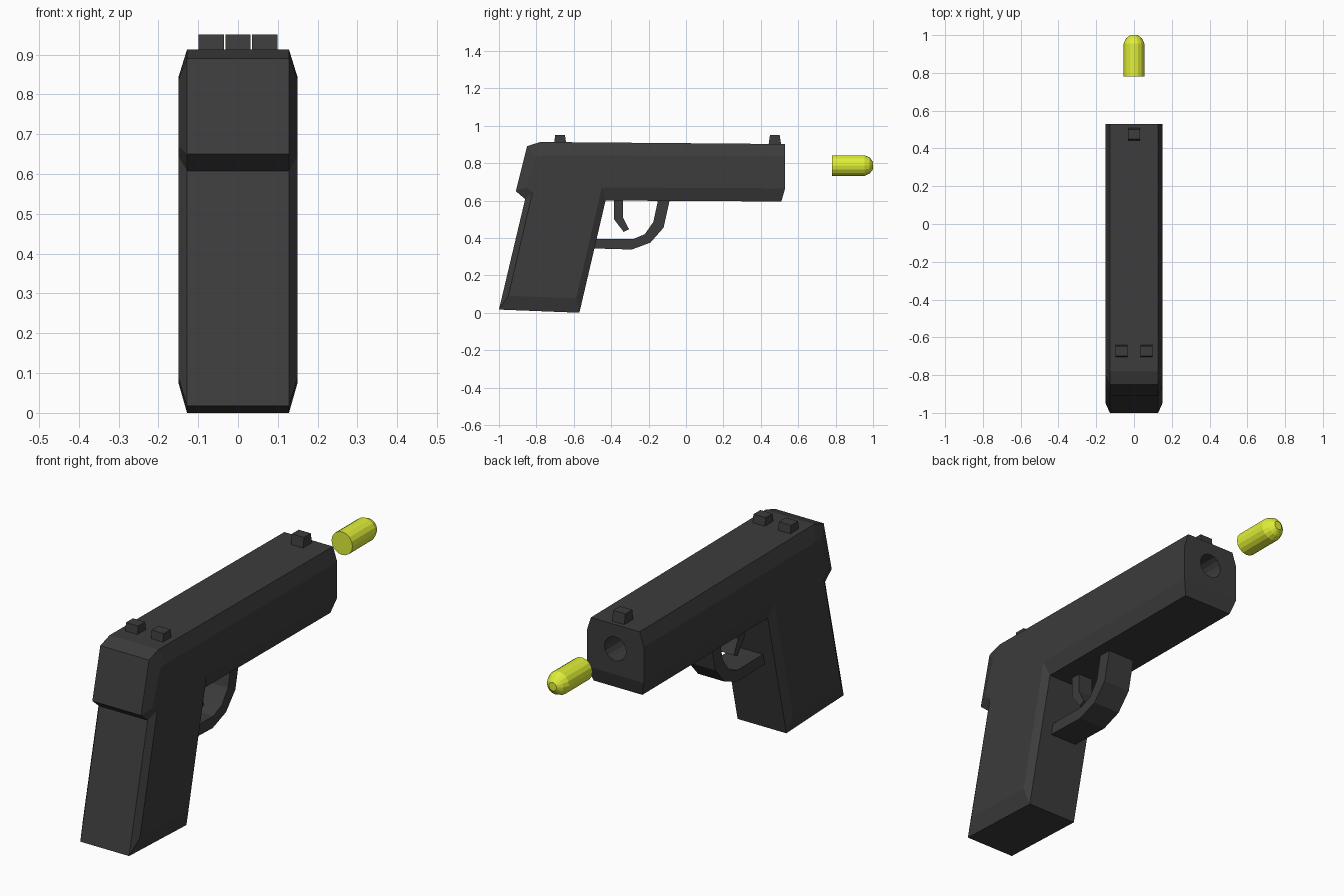
import bpy, bmesh, math
from mathutils import Matrix

if "Cube" in bpy.data.objects:
    bpy.data.objects.remove(bpy.data.objects["Cube"])


def material(name, color):
    m = bpy.data.materials.new(name)
    m.diffuse_color = color
    m.use_nodes = True
    m.node_tree.nodes["Principled BSDF"].inputs["Base Color"].default_value = m.diffuse_color
    return m


DARK = material("dark_metal", (0.045, 0.045, 0.045, 1))
YELLOW = material("yellow", (0.75, 0.87, 0.04, 1))


def finish(bm, name, mat):
    bmesh.ops.recalc_face_normals(bm, faces=bm.faces)
    me = bpy.data.meshes.new(name)
    bm.to_mesh(me)
    bm.free()
    me.materials.append(mat)
    ob = bpy.data.objects.new(name, me)
    bpy.context.collection.objects.link(ob)
    return ob


def extrude_profile(name, pts, x0, x1):
    """Side (y, z) outline swept across x."""
    bm = bmesh.new()
    a, b = [[bm.verts.new((x, y, z)) for y, z in pts] for x in (x0, x1)]
    n = len(pts)
    bm.faces.new(a)
    bm.faces.new(b[::-1])
    for i in range(n):
        j = (i + 1) % n
        bm.faces.new((a[i], a[j], b[j], b[i]))
    return finish(bm, name, DARK)


# Body: outer outline at the narrow width, inset outline at the full width.
# Points run from the muzzle top, back over the slide, down the grip, to the muzzle bottom.
outer = [(0.53, 0.902), (-0.78, 0.913), (-0.85, 0.89), (-0.91, 0.65), (-0.86, 0.608),
         (-1.0, 0.017), (-0.57, 0.0), (-0.43, 0.6), (0.51, 0.595)]
inset = [(0.53, 0.835), (-0.76, 0.842), (-0.80, 0.835), (-0.855, 0.67), (-0.82, 0.645),
         (-0.95, 0.09), (-0.587, 0.077), (-0.45, 0.67), (0.53, 0.665)]
bm = bmesh.new()
ring = {}
for s in (-1, 1):
    ring[s] = ([bm.verts.new((s * 0.128, y, z)) for y, z in outer],
               [bm.verts.new((s * 0.15, y, z)) for y, z in inset])
    o, i = ring[s]
    bm.faces.new(i)
    for k in range(len(o) - 1):
        bm.faces.new((o[k], o[k + 1], i[k + 1], i[k]))
(lo, li), (ro, ri) = ring[-1], ring[1]
for k in range(len(lo) - 1):
    bm.faces.new((lo[k], lo[k + 1], ro[k + 1], ro[k]))
bm.faces.new((lo[0], ro[0], ri[0], ri[-1], li[-1], li[0]))   # muzzle face
bm.faces.new((li[-1], ri[-1], ro[-1], lo[-1]))               # muzzle lower bevel
body = finish(bm, "pistol_body", DARK)

# Barrel bore
bm = bmesh.new()
bmesh.ops.create_cone(bm, cap_ends=True, segments=16, radius1=0.057, radius2=0.057, depth=0.4,
                      matrix=Matrix.Translation((0, 0.43, 0.787)) @ Matrix.Rotation(math.pi / 2, 4, 'X'))
cutter = finish(bm, "bore_cutter", DARK)
cutter.hide_render = True
cutter.hide_set(True)
mod = body.modifiers.new("bore", 'BOOLEAN')
mod.operation = 'DIFFERENCE'
mod.solver = 'EXACT'
mod.object = cutter

# Sights: tapered blocks on the slide
for name, x, y in (("front_sight", 0, 0.475), ("rear_sight_left", -0.067, -0.673),
                   ("rear_sight_right", 0.067, -0.673)):
    extrude_profile(name, [(y - 0.034, 0.895), (y + 0.034, 0.895), (y + 0.026, 0.95), (y - 0.026, 0.95)],
                    x - 0.032, x + 0.032)

# Trigger
extrude_profile("trigger", [(-0.385, 0.63), (-0.385, 0.50), (-0.333, 0.432), (-0.305, 0.447),
                            (-0.337, 0.51), (-0.337, 0.63)], -0.037, 0.037)

# Trigger guard
extrude_profile("trigger_guard", [
    (-0.085, 0.62), (-0.09, 0.59), (-0.12, 0.455), (-0.19, 0.375), (-0.29, 0.338), (-0.53, 0.345),
    (-0.53, 0.395), (-0.285, 0.393), (-0.22, 0.42), (-0.175, 0.485), (-0.152, 0.59), (-0.15, 0.62)],
    -0.07, 0.07)

# Bullet: lathed outline along y
profile = [(0, 0.78), (0.055, 0.78), (0.055, 0.955), (0.043, 0.982), (0.02, 1.0), (0, 1.0)]
bm = bmesh.new()
vs = [bm.verts.new((r, y, 0.787)) for r, y in profile]
edges = [bm.edges.new(p) for p in zip(vs, vs[1:])]
bmesh.ops.spin(bm, geom=vs + edges, cent=(0, 0, 0.787), axis=(0, 1, 0), angle=2 * math.pi, steps=16)
bmesh.ops.remove_doubles(bm, verts=bm.verts, dist=0.0005)
finish(bm, "bullet", YELLOW)
